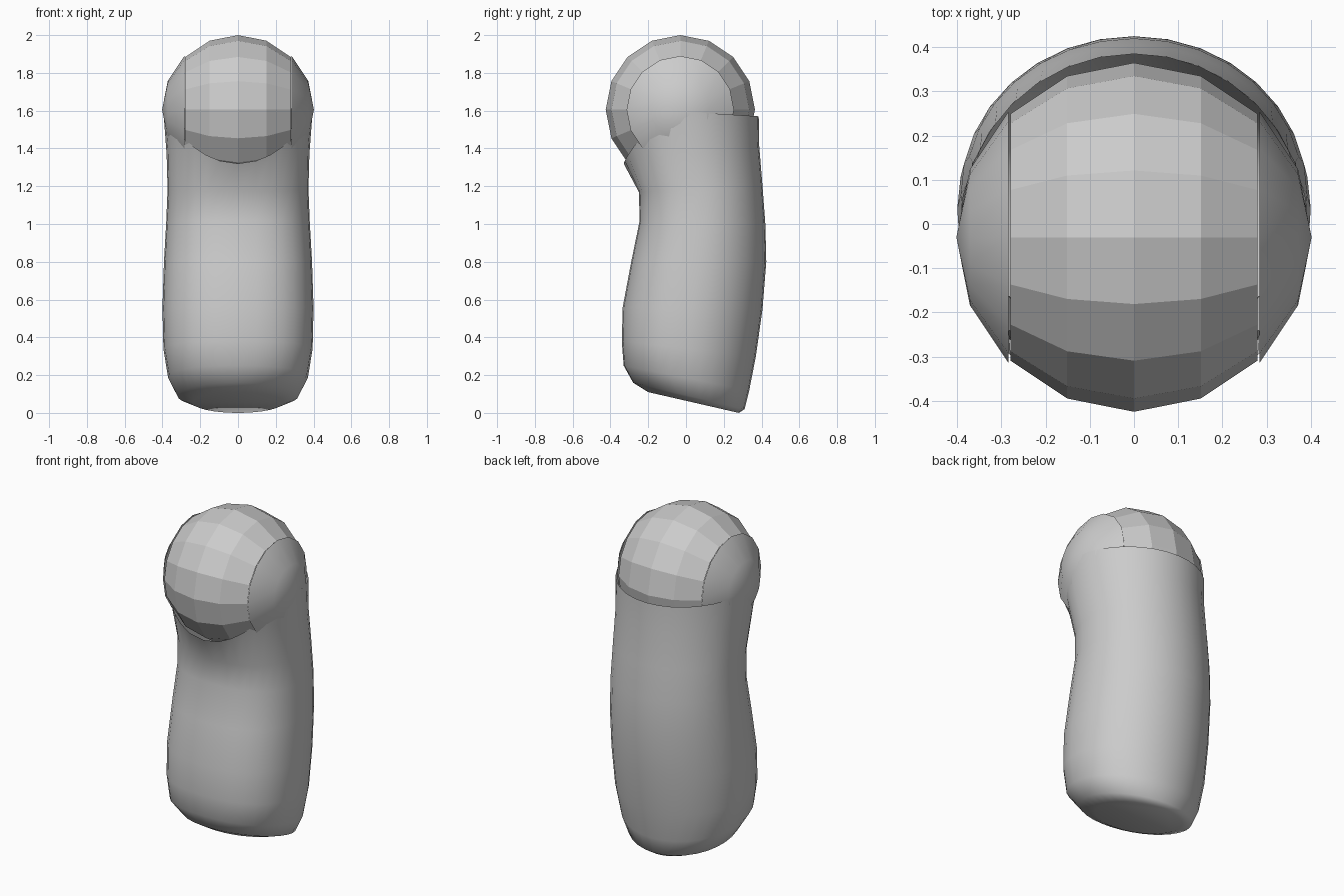
import bpy, bmesh, math
from mathutils import Matrix

cube = bpy.data.objects.get("Cube")
if cube:
    bpy.data.objects.remove(cube, do_unlink=True)

GREY = (0.6, 0.6, 0.6, 1)
grey = bpy.data.materials.new("plain grey")
grey.use_nodes = True
grey.diffuse_color = GREY
grey.node_tree.nodes["Principled BSDF"].inputs["Base Color"].default_value = GREY


def finish(bm, name, smooth):
    bmesh.ops.recalc_face_normals(bm, faces=bm.faces)
    mesh = bpy.data.meshes.new(name)
    bm.to_mesh(mesh)
    bm.free()
    mesh.materials.append(grey)
    ob = bpy.data.objects.new(name, mesh)
    bpy.context.collection.objects.link(ob)
    for p in mesh.polygons:
        p.use_smooth = smooth
    return ob


# Body: tilted rings as (front y, front z, back y, back z, half width)
RINGS = [
    (-0.20, 0.11, 0.28, 0.00, 0.24),
    (-0.28, 0.16, 0.31, 0.02, 0.32),
    (-0.33, 0.25, 0.335, 0.12, 0.37),
    (-0.34, 0.38, 0.37, 0.30, 0.395),
    (-0.335, 0.56, 0.405, 0.55, 0.40),
    (-0.29, 0.80, 0.425, 0.80, 0.392),
    (-0.245, 1.02, 0.42, 1.00, 0.38),
    (-0.25, 1.17, 0.405, 1.20, 0.373),
    (-0.33, 1.32, 0.387, 1.42, 0.378),
    (-0.415, 1.62, 0.385, 1.57, 0.395),
]
SEGS = 32
NECK = len(RINGS) - 2
bm = bmesh.new()
rows = []
for r, (fy, fz, by, bz, rx) in enumerate(RINGS):
    row = []
    for i in range(SEGS):
        a = 2 * math.pi * i / SEGS
        c, s = math.cos(a), math.sin(a)
        power = 2 / 2.4 if s < 0 and 1 < r <= NECK else 1   # flatter front
        x = rx * math.copysign(abs(c) ** power, c)
        v = math.copysign(abs(s) ** power, s)
        t = (v + 1) / 2
        z = fz + (bz - fz) * t
        if r == NECK:                                       # curved neck opening
            z += 0.12 * min(1, (x / 0.285) ** 2) * min(1, max(0, -1.5 * v))
        row.append(bm.verts.new((x, fy + (by - fy) * t, z)))
    rows.append(row)
for r in range(len(rows) - 1):
    for i in range(SEGS):
        if r == NECK and SEGS * 5 // 8 <= i < SEGS * 7 // 8:
            continue                                        # opening for the ball
        j = (i + 1) % SEGS
        bm.faces.new((rows[r][i], rows[r][j], rows[r + 1][j], rows[r + 1][i]))
bm.faces.new(rows[0][::-1])
body = finish(bm, "body", True)


# Ball head: sphere with its poles left and right, split in a band and two caps
def ball_part(name, radius, keep, smooth):
    part = bmesh.new()
    bmesh.ops.create_uvsphere(part, u_segments=16, v_segments=8, radius=radius)
    bmesh.ops.rotate(part, verts=part.verts, matrix=Matrix.Rotation(math.pi / 2, 3, 'Y'))
    drop = [f for f in part.faces if not keep(f.calc_center_median().x)]
    bmesh.ops.delete(part, geom=drop, context='FACES')
    bmesh.ops.translate(part, verts=part.verts, vec=(0, -0.03, 1.605))
    return finish(part, name, smooth)


EDGE = 0.285
ball_part("head_band", 0.395, lambda x: abs(x) < EDGE, False)
ball_part("left_head_cap", 0.402, lambda x: x > EDGE, True)
ball_part("right_head_cap", 0.402, lambda x: x < -EDGE, True)
